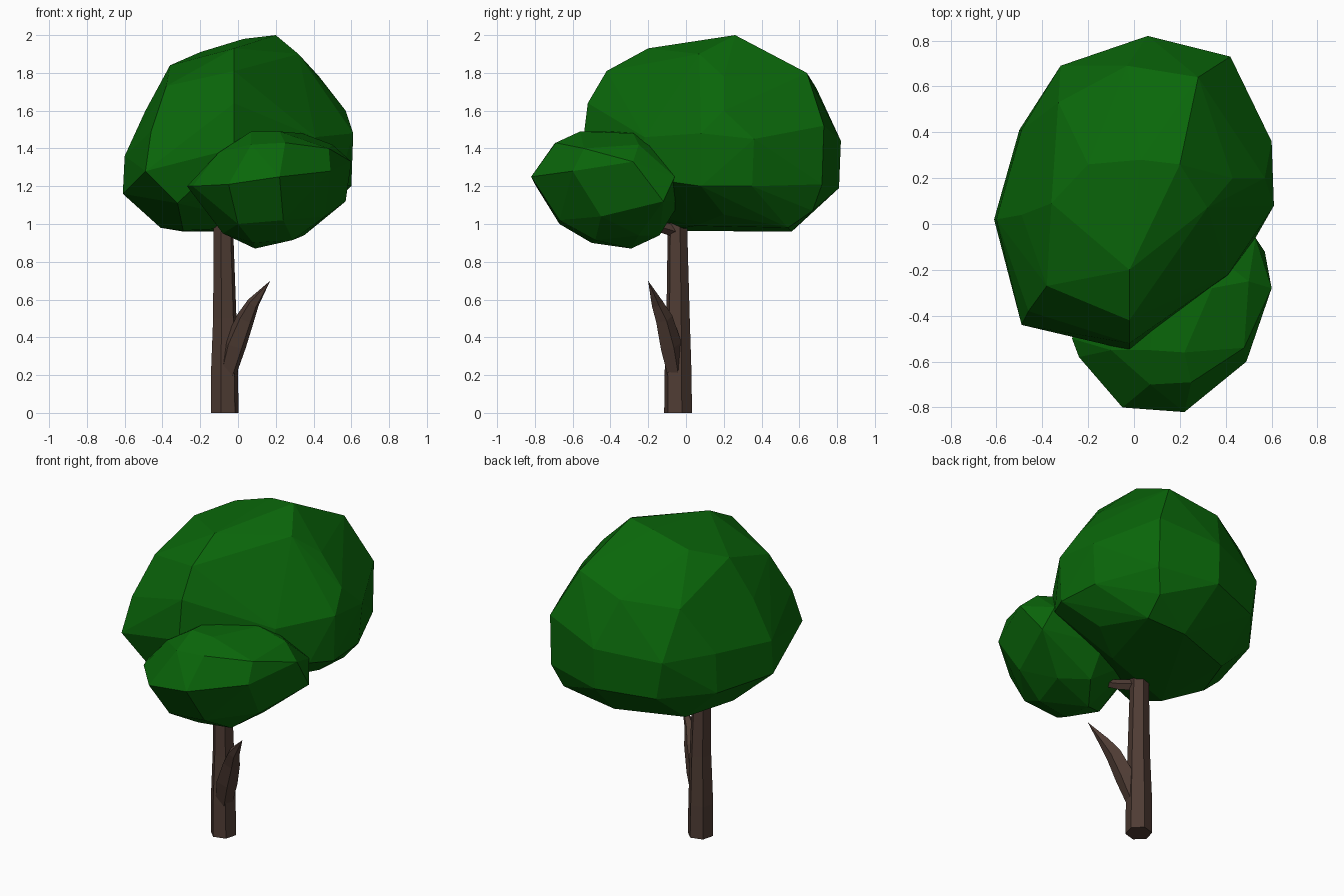
import bpy, bmesh, math
from mathutils import Vector


def material(name, rgb):
    m = bpy.data.materials.new(name)
    m.diffuse_color = (*rgb, 1)
    return m


leaf = material("leaf green", (0.003, 0.135, 0.003))
bark = material("bark brown", (0.078, 0.045, 0.034))


def finish(name, bm, mat):
    bmesh.ops.recalc_face_normals(bm, faces=bm.faces)
    me = bpy.data.meshes.new(name)
    bm.to_mesh(me)
    bm.free()
    me.materials.append(mat)
    ob = bpy.data.objects.new(name, me)
    bpy.context.collection.objects.link(ob)


def foliage(name, *rings):
    """Faceted clump: hull around irregular rings of points."""
    bm = bmesh.new()
    for ring in rings:
        for p in ring:
            bm.verts.new(p)
    bmesh.ops.convex_hull(bm, input=bm.verts)
    loose = [v for v in bm.verts if not v.link_faces]
    bmesh.ops.delete(bm, geom=loose, context='VERTS')
    bmesh.ops.dissolve_limit(bm, angle_limit=math.radians(3),
                             verts=bm.verts, edges=bm.edges)
    finish(name, bm, leaf)


def limb(name, path, sides=6, flat=False):
    """Tapered faceted limb along (x, y, z, radius) stations."""
    bm = bmesh.new()
    pts = [Vector(p[:3]) for p in path]
    rings = []
    for i, p in enumerate(path):
        d = pts[min(i + 1, len(pts) - 1)] - pts[max(i - 1, 0)]
        if flat:
            d = Vector((0, 0, 1))
        q = Vector((0, 0, 1)).rotation_difference(d)
        ring = []
        for k in range(sides):
            a = math.tau * (k + 0.25) / sides
            ring.append(bm.verts.new(
                pts[i] + q @ Vector((math.cos(a), math.sin(a), 0)) * p[3]))
        rings.append(ring)
    for a, b in zip(rings, rings[1:]):
        for k in range(sides):
            n = (k + 1) % sides
            bm.faces.new((a[k], a[n], b[n], b[k]))
    bm.faces.new(rings[0][::-1])
    bm.faces.new(rings[-1])
    bmesh.ops.remove_doubles(bm, verts=bm.verts, dist=0.003)
    finish(name, bm, bark)


# Trunk and its branches
limb("trunk", [(-0.07, -0.042, 0, 0.076), (-0.072, -0.042, 0.2, 0.074),
               (-0.07, -0.042, 0.5, 0.064), (-0.077, -0.045, 0.95, 0.054),
               (-0.077, -0.045, 1.12, 0.05)], flat=True)
limb("side_branch", [(-0.06, -0.055, 0.2, 0.05), (-0.015, -0.085, 0.36, 0.062),
                     (0.04, -0.12, 0.5, 0.05), (0.08, -0.155, 0.58, 0.034),
                     (0.17, -0.2, 0.7, 0.001)], sides=5)
limb("upper_branch", [(-0.07, -0.05, 0.96, 0.034), (-0.02, -0.15, 0.99, 0.03),
                      (0.04, -0.25, 1.03, 0.02)], sides=5)

# Large crown, listed from the underside to the top
foliage(
    "large_crown",
    [(-0.29, 0.42, 0.96), (0.1, 0.56, 0.96), (0.35, 0.54, 0.98),
     (-0.41, 0.12, 0.98), (0.2, 0.05, 0.99), (-0.29, -0.1, 0.965),
     (0.42, 0.2, 1.05), (-0.32, -0.41, 1.11), (0.37, 0.67, 1.07)],
    [(-0.61, 0.02, 1.16), (-0.5, 0.41, 1.16), (-0.28, 0.69, 1.17),
     (0.06, 0.81, 1.19), (0.42, 0.72, 1.21), (0.58, 0.35, 1.2),
     (0.6, 0.08, 1.2), (0.53, -0.06, 1.22), (0.41, -0.23, 1.32),
     (-0.49, -0.44, 1.28), (-0.02, -0.55, 1.4)],
    [(-0.6, 0.02, 1.36), (-0.49, 0.41, 1.4), (-0.32, 0.69, 1.4),
     (0.06, 0.82, 1.44), (0.42, 0.73, 1.52), (0.6, 0.36, 1.45),
     (0.61, 0.08, 1.48), (-0.46, -0.38, 1.49), (-0.02, -0.52, 1.64),
     (0.41, -0.22, 1.46)],
    [(-0.49, 0.04, 1.6), (-0.36, 0.09, 1.84), (-0.33, 0.53, 1.68),
     (-0.03, 0.69, 1.72), (0.28, 0.64, 1.8), (-0.38, -0.27, 1.73),
     (0.57, 0.2, 1.6), (0.43, 0.2, 1.78), (-0.02, -0.42, 1.81)],
    [(-0.02, -0.2, 1.93), (-0.2, 0.26, 1.91), (0.03, 0.28, 1.98),
     (0.2, 0.26, 2.0), (0.32, 0.07, 1.9)])

# Small crown in front
foliage(
    "small_crown",
    [(0.09, -0.29, 0.87), (0.29, -0.48, 0.915), (0.08, -0.5, 0.9),
     (-0.08, -0.4, 0.95), (0.35, -0.25, 0.94), (0.0, -0.67, 1.0),
     (0.24, -0.67, 1.02), (0.2, -0.14, 0.94), (0.46, -0.45, 1.04)],
    [(-0.27, -0.5, 1.2), (-0.05, -0.8, 1.21), (0.22, -0.82, 1.25),
     (0.49, -0.6, 1.28), (0.57, -0.12, 1.12), (0.6, -0.28, 1.33),
     (0.53, -0.06, 1.25), (0.2, -0.03, 1.12), (-0.1, -0.1, 1.15),
     (-0.24, -0.58, 1.2), (-0.22, -0.3, 1.2)],
    [(0.07, -0.7, 1.42), (0.25, -0.69, 1.43), (0.48, -0.54, 1.4),
     (-0.1, -0.55, 1.38), (0.5, -0.25, 1.42), (0.36, -0.14, 1.41),
     (0.0, -0.2, 1.42), (0.07, -0.55, 1.49), (0.22, -0.56, 1.49),
     (0.34, -0.28, 1.48), (0.1, -0.24, 1.49)])
